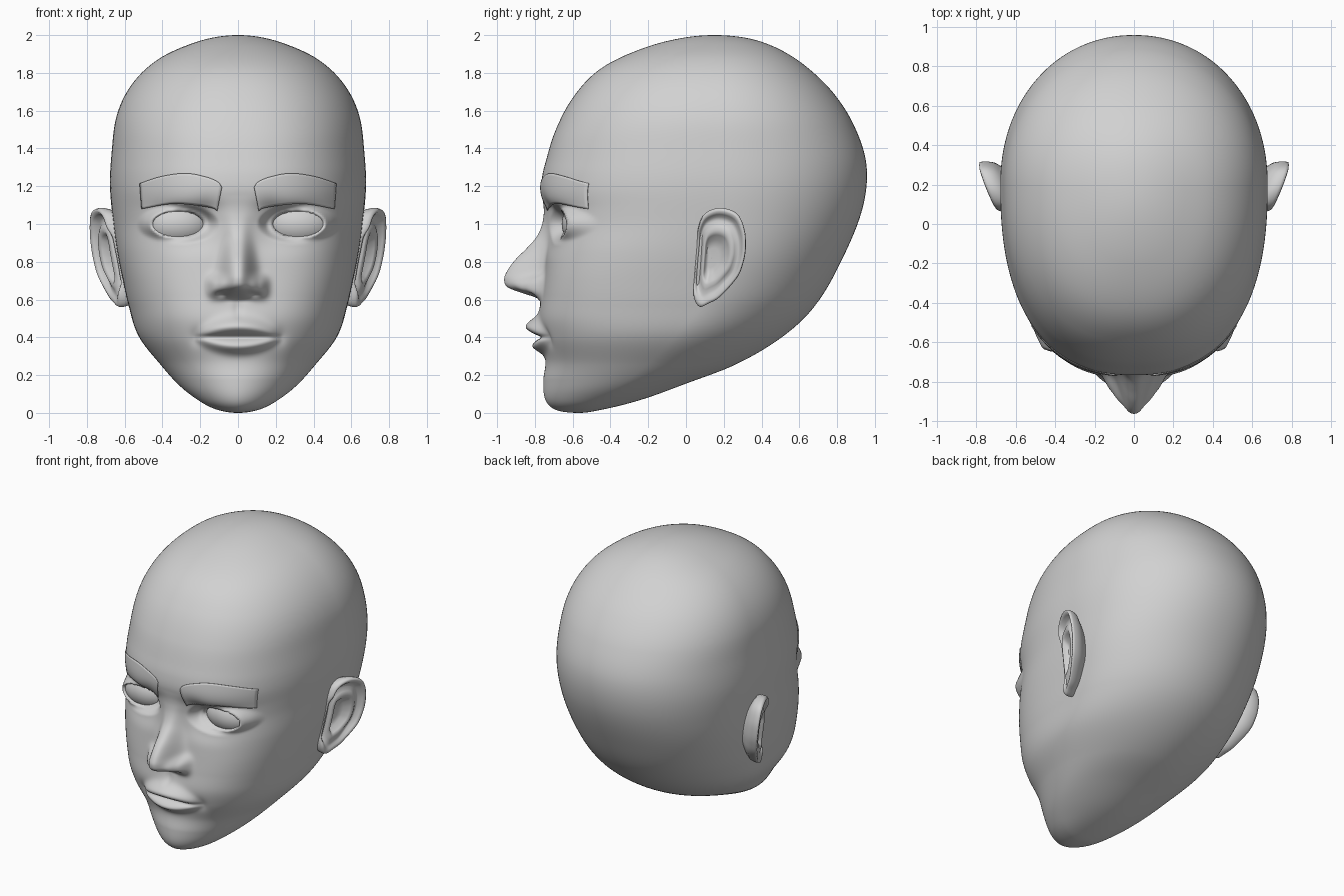
import bpy, bmesh, math

if "Cube" in bpy.data.objects:
    bpy.data.objects.remove(bpy.data.objects["Cube"])

grey = bpy.data.materials.new("plain_grey")
grey.diffuse_color = (0.64, 0.64, 0.64, 1)
grey.use_nodes = True
grey.node_tree.nodes["Principled BSDF"].inputs["Base Color"].default_value = grey.diffuse_color


def make(name, bm):
    bmesh.ops.remove_doubles(bm, verts=bm.verts, dist=0.0002)
    bmesh.ops.recalc_face_normals(bm, faces=bm.faces)
    for f in bm.faces:
        f.smooth = True
    me = bpy.data.meshes.new(name)
    bm.to_mesh(me)
    bm.free()
    me.materials.append(grey)
    ob = bpy.data.objects.new(name, me)
    bpy.context.collection.objects.link(ob)
    return ob


def skin(bm, rows, closed):
    """Join rows of points into quads."""
    vs = [[bm.verts.new(p) for p in r] for r in rows]
    n = len(rows[0])
    for a, b in zip(vs, vs[1:]):
        for i in range(n if closed else n - 1):
            j = (i + 1) % n
            bm.faces.new((a[i], a[j], b[j], b[i]))


def s_of(z):
    return math.acos(max(-1, min(1, 1 - z))) / math.pi


def curve(*pts):
    """Smooth height table; the arccos key keeps both poles round."""
    k = [s_of(p[0]) for p in pts]
    v = [p[1] for p in pts]
    n = len(k)
    d = [(v[i + 1] - v[i]) / (k[i + 1] - k[i]) for i in range(n - 1)]
    m = [d[0]] + [(d[i - 1] + d[i]) / 2 for i in range(1, n - 1)] + [d[-1]]

    def f(z):
        s = s_of(z)
        if s <= k[0]:
            return v[0]
        if s >= k[-1]:
            return v[-1]
        i = next(i for i in range(n - 1) if s <= k[i + 1])
        h = k[i + 1] - k[i]
        t = (s - k[i]) / h
        return ((2*t**3 - 3*t*t + 1) * v[i] + (t**3 - 2*t*t + t) * h * m[i]
                + (3*t*t - 2*t**3) * v[i + 1] + (t**3 - t*t) * h * m[i + 1])
    return f


def smooth(a, b, x):
    t = max(0, min(1, (x - a) / (b - a)))
    return t * t * (3 - 2 * t)


def bump(x, z, cx, cz, rx, rz):
    return math.exp(-((x - cx) / rx) ** 2 - ((z - cz) / rz) ** 2)


# Head profiles by height: front, back, half width, widest point, bluntness
front = curve((0, -.57), (.01, -.67), (.035, -.72), (.08, -.748), (.175, -.755), (.275, -.744),
              (.4, -.768), (.5, -.78), (.62, -.765), (.8, -.745), (1, -.738), (1.09, -.75),
              (1.18, -.766), (1.26, -.76), (1.34, -.74), (1.485, -.695), (1.67, -.598),
              (1.82, -.455), (1.94, -.2), (1.985, -.02), (2, .15))
back = curve((0, -.57), (.015, -.455), (.085, -.19), (.155, 0), (.255, .26), (.41, .52),
             (.545, .665), (.82, .83), (1.105, .94), (1.315, .955), (1.525, .888), (1.69, .783),
             (1.82, .653), (1.925, .495), (1.985, .32), (2, .15))
width = curve((0, 0), (.02, .12), (.07, .215), (.14, .305), (.255, .41), (.41, .528), (.57, .58),
              (.7, .61), (.85, .64), (1, .66), (1.21, .678), (1.39, .668), (1.555, .647),
              (1.675, .602), (1.79, .52), (1.88, .41), (1.95, .26), (2, 0))
middle = curve((0, -.57), (.05, -.5), (.1, -.42), (.2, -.27), (.4, -.06), (.6, .1), (.85, .19),
               (1.3, .2), (1.8, .18), (2, .15))
blunt = curve((0, 1.85), (.1, 1.9), (.2, 2.05), (.4, 2.5), (.7, 2.95), (.85, 2.85), (1, 2.58),
              (1.2, 2.42), (1.5, 2.35), (2, 2.05))
# Nose: projection and half width by height
nose = curve((.595, 0), (.612, .035), (.635, .105), (.662, .18), (.705, .208), (.75, .198), (.81, .16),
             (.87, .105), (.935, .052), (1.05, .01), (1.15, 0))
nose_w = curve((.6, .082), (.72, .082), (.85, .07), (1, .062), (1.15, .08))

EYE = (.318, -.525, 1.0)
EYE_R = (.2, .133, .16)


def params(z):
    return front(z), back(z), width(z), middle(z), blunt(z), nose(z), nose_w(z)


def face_y(x, z, p):
    """Front surface of the head, including all facial features."""
    fr, bk, a, cy, n, np, nw = p
    ax = abs(x)
    y = cy - (cy - fr) * max(0, 1 - (ax / max(a, 1e-6)) ** n) ** (1 / n)
    if ax > .6 or z < .2 or z > 1.3:
        return y
    if z > .75:
        # Orbit hollows, then lids wrapped over the eyeball
        y += .036 * bump(ax, z, .17, 1.02, .07, .09)
        y += .022 * bump(ax, z, .29, 1.08, .15, .035)
        y += .015 * bump(ax, z, .25, .9, .14, .06)
        dx, dz = ax - EYE[0], z - EYE[2]
        e = math.hypot(dx / .132, dz / .066)
        if e < 1.7:
            q = 1 - (dx / EYE_R[0]) ** 2 - (dz / EYE_R[2]) ** 2
            lid = EYE[1] - EYE_R[1] * math.sqrt(max(.3, q)) - .018
            y += (lid - y) * (1 - smooth(1.0, 1.65, e))
            y += .07 * (1 - smooth(.9, 1.08, e))
    if .58 < z < 1.15:
        y -= np * math.exp(-(ax / nw) ** 2.6)
    if .5 < z < .85:
        # Nose wings and nostrils
        y -= .075 * math.exp(-(abs(ax - .108) / .048) ** 2.6 - (abs(z - .668) / .055) ** 2.6)
        y += .03 * bump(ax, z, .085, .628, .03, .014)
        y += .01 * bump(ax, z, 0, .555, .025, .05)
    if z < .6 and ax < .3:
        # Lips tapering to the corners, and the seam between them
        k = max(0, 1 - (ax / .235) ** 2)
        taper = .5 + .5 * k
        zu, zl = .404 + .05 * k, .398 - .046 * k
        up = (.05 if z > zu else .042) * taper
        y -= .072 * k ** 1.2 * math.exp(-((z - zu) / up) ** 2)
        y -= .055 * k ** 1.2 * math.exp(-((z - zl) / (.036 * taper)) ** 2)
        y += .024 * k ** .7 * math.exp(-((z - .401) / .012) ** 2)
        y += .014 * bump(ax, z, .22, .4, .035, .045)
    return y


# Head: stacked rings, denser towards the face
ROWS, COLS = 320, 240
rings = []
for i in range(ROWS + 1):
    z = 1 - math.cos(math.pi * i / ROWS)
    p = params(z)
    fr, bk, a, cy, nf = p[:5]
    nb = 1.95 + .13 * smooth(.2, 1.1, z)
    ring = []
    for j in range(COLS):
        u = 2 * j / COLS - 1
        t = math.pi * (.45 * u + .55 * u ** 3)
        s, c = math.sin(t), math.cos(t)
        n = nf if c > 0 else nb
        r = (abs(s) ** n + abs(c) ** n) ** (-1 / n)
        x = a * s * r
        ring.append((x, face_y(x, z, p) if c > 0 else cy - (bk - cy) * c * r, z))
    rings.append(ring)
bm = bmesh.new()
skin(bm, rings, True)
make("head", bm)

# Ear outline (y, z) and relief across it (scale, offset)
OUTLINE = [(.07, .563), (.12, .58), (.18, .615), (.27, .715), (.305, .8), (.317, .88), (.31, .97),
           (.27, 1.055), (.18, 1.085), (.10, 1.055), (.065, .98), (.055, .87), (.045, .75), (.04, .625)]
RELIEF = [(.02, -.05), (.2, -.05), (.36, -.045), (.46, -.012), (.55, 0), (.64, -.012), (.74, -.028),
          (.82, -.026), (.87, 0), (.93, .012), (.98, .008), (1, -.008), (1, -.03), (.97, -.06),
          (.88, -.08), (.75, -.105), (.6, -.15)]


def outline_points(steps):
    out, n = [], len(OUTLINE)
    for i in range(n):
        q = [OUTLINE[(i + k - 1) % n] for k in range(4)]
        for j in range(steps):
            t = j / steps
            out.append(tuple(.5 * (2*b + (c - a)*t + (2*a - 5*b + 4*c - d)*t*t
                                   + (3*b - a - 3*c + d)*t**3) for a, b, c, d in zip(*q)))
    return out


for side, label in ((-1, "left"), (1, "right")):
    bm = bmesh.new()
    rows = []
    for k, (r, off) in enumerate(RELIEF):
        cy, cz = (.135 + .02 * r, .82) if k < 12 else (.155, .82)
        row = []
        for oy, oz in outline_points(5):
            y, z = cy + (oy - cy) * r, cz + (oz - cz) * r
            x = .66 + .4 * (y - .05) + .12 * (z - .85)
            depth = off * (.25 + .75 * smooth(.6, .74, z)) if k < 11 else off
            # The front edge sinks into the cheek
            depth -= .032 * (1 - smooth(.05, .1, y)) * smooth(.62, .7, z) * (1 - smooth(.92, 1.0, z))
            row.append((side * (x + depth), y, z))
        rows.append(row)
    skin(bm, rows, True)
    make(label + "_ear", bm)

    # Eyeball
    bm = bmesh.new()
    bmesh.ops.create_uvsphere(bm, u_segments=40, v_segments=24, radius=1)
    for v in bm.verts:
        v.co = (side * EYE[0] + v.co.x * EYE_R[0] * .9, EYE[1] + v.co.y * EYE_R[1],
                EYE[2] + v.co.z * EYE_R[2] * .8)
    make(label + "_eyeball", bm)

    # Eyebrow: thin plate lying on the brow ridge
    bm = bmesh.new()
    edge_top = curve((0, 1.195), (.2, 1.25), (.45, 1.268), (.75, 1.25), (1, 1.215))
    edge_low = curve((0, 1.07), (.3, 1.1), (.6, 1.107), (1, 1.08))
    rows = []
    for i in range(31):
        u = i / 30
        row = []
        for j in range(13):
            w = j / 12
            z = edge_low(u) * (1 - w) + edge_top(u) * w
            x = (.11 + .4 * u) * (1 - w) + (.085 + .435 * u) * w
            row.append((side * x, face_y(x, z, params(z)) - .007, z))
        rows.append(row)
    skin(bm, rows, False)
    brow = make(label + "_eyebrow", bm)
    thick = brow.modifiers.new("thickness", "SOLIDIFY")
    thick.thickness, thick.offset = .004, 0
